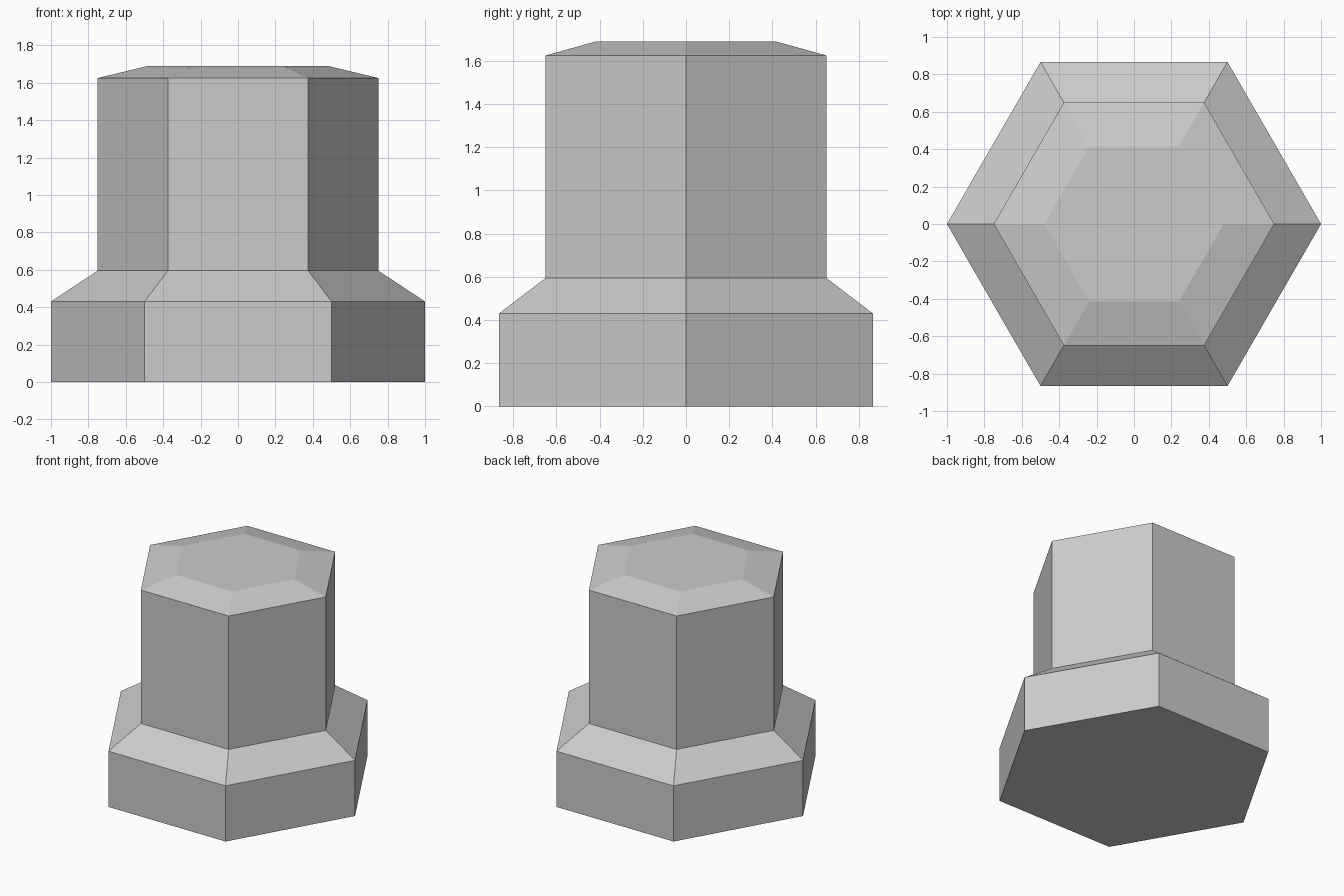
import bpy
import bmesh
from math import cos, sin, pi

cube = bpy.data.objects.get("Cube")
if cube:
    bpy.data.objects.remove(cube, do_unlink=True)

# Single plain grey material
grey = bpy.data.materials.new("light_grey")
grey.use_nodes = True
colour = (0.6, 0.6, 0.6, 1)
grey.diffuse_color = colour
grey.node_tree.nodes["Principled BSDF"].inputs["Base Color"].default_value = colour

SIDES = 6


def hex_loft(name, profile):
    """Stack hexagonal rings given as (radius, height), capped at both ends."""
    bm = bmesh.new()
    rings = [[bm.verts.new((r * cos(2 * pi * i / SIDES), r * sin(2 * pi * i / SIDES), z))
              for i in range(SIDES)] for r, z in profile]
    for low, high in zip(rings, rings[1:]):
        for i in range(SIDES):
            j = (i + 1) % SIDES
            bm.faces.new((low[i], low[j], high[j], high[i]))
    bm.faces.new(rings[0][::-1])
    bm.faces.new(rings[-1])
    mesh = bpy.data.meshes.new(name)
    bm.to_mesh(mesh)
    bm.free()
    mesh.materials.append(grey)
    obj = bpy.data.objects.new(name, mesh)
    bpy.context.collection.objects.link(obj)
    return obj


# Wide foot, sloped shoulder, straight column and chamfered cap
hex_loft("hexagonal_pedestal", [
    (1.0, 0.0),
    (1.0, 0.43),
    (0.75, 0.595),
    (0.75, 1.625),
    (0.48, 1.69),
])
